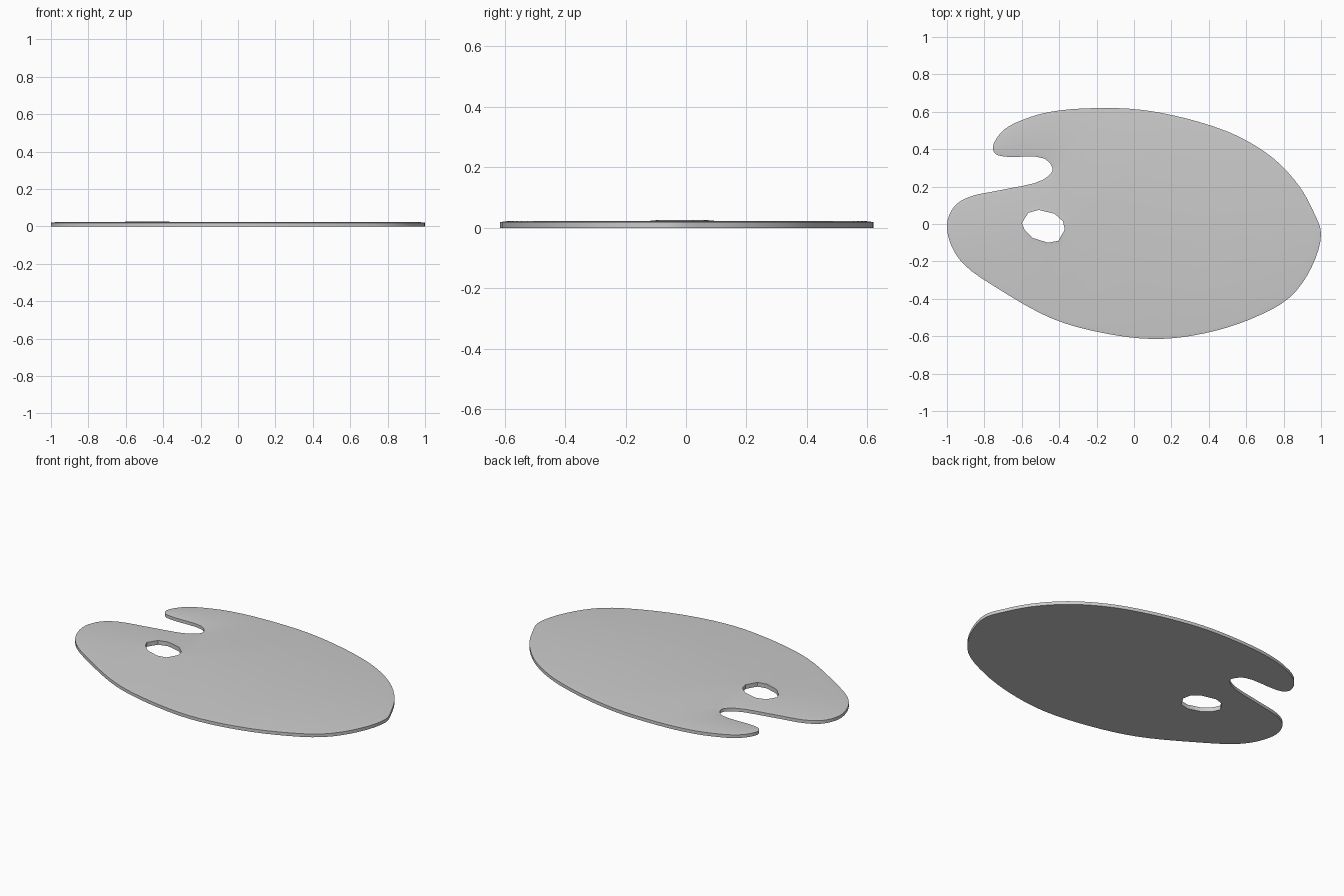
import bpy, bmesh
from mathutils import Vector

if "Cube" in bpy.data.objects:
    bpy.data.objects.remove(bpy.data.objects["Cube"])

# Outline control points, clockwise from the finger tip beside the thumb notch
OUTLINE = [(-.755, .41), (-.70, .50), (-.56, .57), (-.40, .607), (-.13, .62), (.08, .605),
           (.35, .545), (.565, .465), (.75, .347), (.885, .20), (.96, .065), (1, -.05),
           (.95, -.23), (.83, -.395), (.62, -.51), (.375, -.585), (.11, -.615), (-.18, -.58),
           (-.44, -.505), (-.72, -.35), (-.905, -.22), (-.975, -.12), (-1, 0), (-.96, .095),
           (-.88, .145), (-.72, .18), (-.49, .235), (-.435, .29), (-.48, .35), (-.69, .36),
           (-.74, .375)]
# Faceted thumb hole
HOLE = [(-.60, .005), (-.565, .06), (-.51, .075), (-.425, .055), (-.38, .015),
        (-.37, -.03), (-.405, -.09), (-.46, -.10), (-.54, -.075), (-.585, -.03)]


def spline(points, steps):
    """Closed Catmull-Rom curve with centripetal spacing."""
    pts = [Vector(p) for p in points]
    n, out = len(pts), []
    for i in range(n):
        p = [pts[(i + k) % n] for k in (-1, 0, 1, 2)]
        t = [0]
        for k in range(3):
            t.append(t[-1] + (p[k + 1] - p[k]).length ** .5)
        for s in range(steps):
            u = t[1] + (t[2] - t[1]) * s / steps
            a = [p[k].lerp(p[k + 1], (u - t[k]) / (t[k + 1] - t[k])) for k in range(3)]
            b = [a[k].lerp(a[k + 1], (u - t[k]) / (t[k + 2] - t[k])) for k in range(2)]
            out.append(b[0].lerp(b[1], (u - t[1]) / (t[2] - t[1])))
    return out


def offset(pts, d):
    """Move a clockwise loop inward by d (outward if negative)."""
    n, out = len(pts), []
    for i in range(n):
        t = (pts[(i + 1) % n] - pts[i - 1]).normalized()
        out.append(pts[i] + Vector((t.y, -t.x)) * d)
    return out


bm = bmesh.new()


def ring(pts, z):
    return [bm.verts.new((p.x, p.y, z)) for p in pts]


def bridge(a, b):
    for i in range(len(a)):
        j = (i + 1) % len(a)
        bm.faces.new((a[i], a[j], b[j], b[i]))


def cap(*loops):
    edges = []
    for l in loops:
        for i in range(len(l)):
            v, w = l[i - 1], l[i]
            edges.append(bm.edges.get((v, w)) or bm.edges.new((v, w)))
    bmesh.ops.triangle_fill(bm, use_beauty=True, edges=edges)


# Walls and softened upper rims of the board and the thumb hole
bottoms, tops = [], []
for pts, inset, edge_z in ((spline(OUTLINE, 4), .024, .019),
                           ([Vector(p) for p in HOLE], -.03, .025)):
    low, high = ring(pts, 0), ring(pts, edge_z)
    inner = ring(offset(pts, inset), .022)
    bridge(low, high)
    bridge(high, inner)
    bottoms.append(low)
    tops.append(inner)

# Flat top and bottom, each pierced by the hole
cap(*tops)
cap(*bottoms)
bmesh.ops.recalc_face_normals(bm, faces=bm.faces)

mesh = bpy.data.meshes.new("palette_board")
bm.to_mesh(mesh)
bm.free()
board = bpy.data.objects.new("palette_board", mesh)
bpy.context.collection.objects.link(board)
bpy.context.view_layer.objects.active = board
board.select_set(True)
bpy.ops.object.shade_smooth_by_angle(angle=.52)
